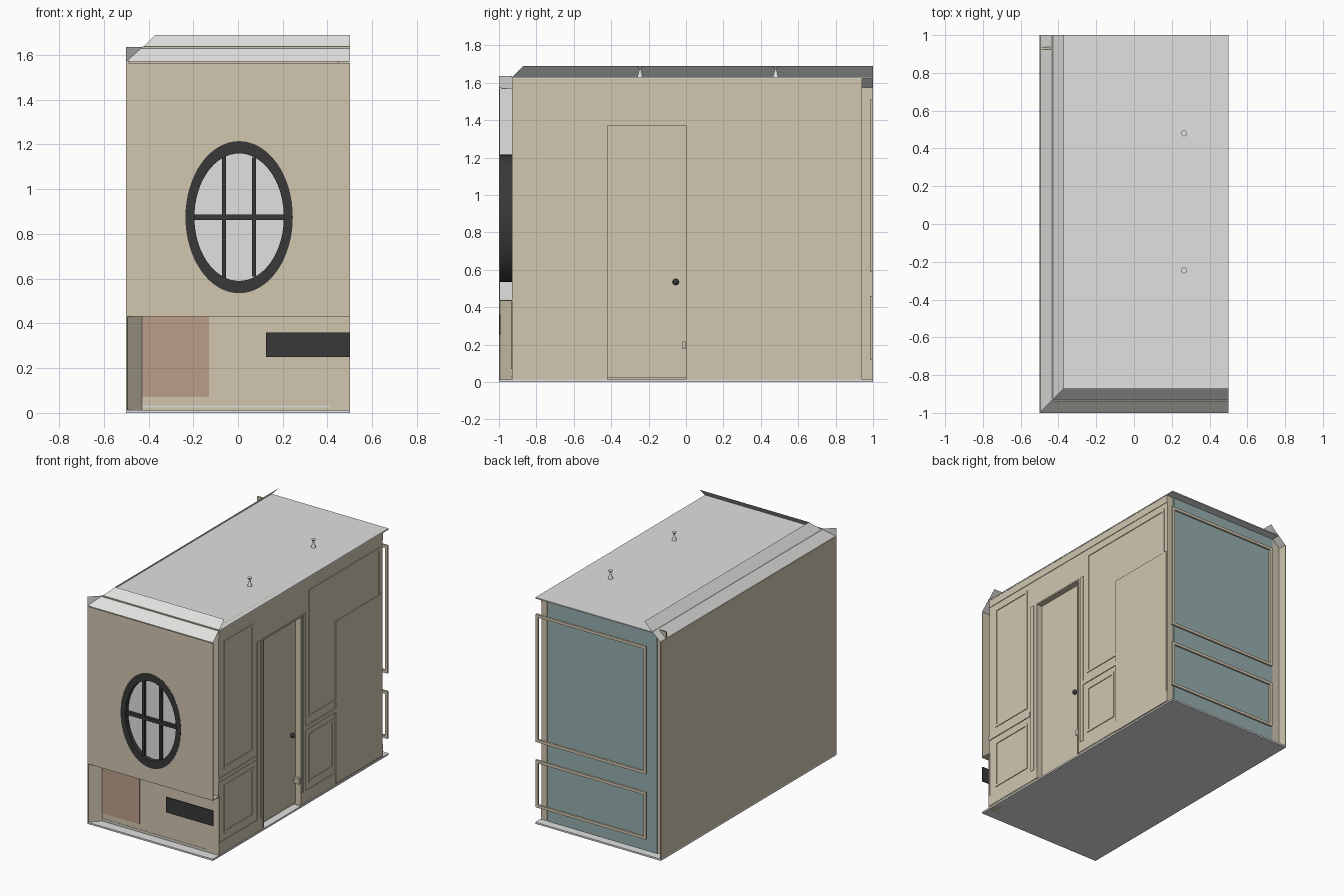
import bpy, bmesh, math

if "Cube" in bpy.data.objects:
    bpy.data.objects.remove(bpy.data.objects["Cube"])

def material(name, r, g, b):
    m = bpy.data.materials.new(name)
    lin = lambda c: ((c / 255 + 0.055) / 1.055) ** 2.4
    m.diffuse_color = (lin(r), lin(g), lin(b), 1)
    m.use_nodes = True
    m.node_tree.nodes["Principled BSDF"].inputs["Base Color"].default_value = m.diffuse_color
    return m

BEIGE = material("beige_paint", 209, 199, 176)
WHITE = material("white_plaster", 225, 225, 224)
BLUE = material("grey_blue_paint", 150, 174, 174)
BLACK = material("charcoal", 57, 57, 57)
CLAY = material("clay_panel", 187, 160, 137)

def add(name, mesh, mat):
    ob = bpy.data.objects.new(name, mesh)
    bpy.context.collection.objects.link(ob)
    mesh.materials.clear()
    mesh.materials.append(mat)
    return ob

def box(name, x, y, z, mat):
    """Box from (min, max) pairs."""
    bm = bmesh.new()
    bmesh.ops.create_cube(bm, size=1)
    for v in bm.verts:
        v.co = [a + (b - a) * (c + 0.5) for (a, b), c in zip((x, y, z), v.co)]
    me = bpy.data.meshes.new(name)
    bm.to_mesh(me)
    bm.free()
    return add(name, me, mat)

def rect(u0, u1, z0, z1):
    return [(u0, z0), (u1, z0), (u1, z1), (u0, z1)]

def ellipse(cx, cz, rx, rz, n=64):
    return [(cx + rx * math.cos(2 * math.pi * i / n), cz + rz * math.sin(2 * math.pi * i / n))
            for i in range(n)]

def plate(name, loops, axis, lo, hi, mat):
    """Upright plate with holes: the outline loops are filled and extruded along axis."""
    cu = bpy.data.curves.new(name, 'CURVE')
    cu.dimensions, cu.fill_mode, cu.extrude = '2D', 'BOTH', (hi - lo) / 2
    for loop in loops:
        s = cu.splines.new('POLY')
        s.points.add(len(loop) - 1)
        for p, (u, v) in zip(s.points, loop):
            p.co = (u, v, 0, 1)
        s.use_cyclic_u, s.use_smooth = True, False
    tmp = bpy.data.objects.new(name + "_tmp", cu)
    bpy.context.collection.objects.link(tmp)
    mid = (lo + hi) / 2
    tmp.rotation_euler = (math.pi / 2, 0, math.pi / 2 if axis == 'x' else 0)
    tmp.location = (mid, 0, 0) if axis == 'x' else (0, mid, 0)
    bpy.context.view_layer.update()
    me = bpy.data.meshes.new_from_object(tmp.evaluated_get(bpy.context.evaluated_depsgraph_get()))
    me.transform(tmp.matrix_world)
    me.name = name
    bpy.data.objects.remove(tmp)
    return add(name, me, mat)

def frame(name, u0, u1, z0, z1, w, axis, lo, hi, mat):
    return plate(name, [rect(u0, u1, z0, z1), rect(u0 + w, u1 - w, z0 + w, z1 - w)],
                 axis, lo, hi, mat)

def sheet(name, rows, mat):
    """Quad sheet through rows of points."""
    me = bpy.data.meshes.new(name)
    n = len(rows[0])
    faces = [(r * n + c, r * n + c + 1, (r + 1) * n + c + 1, (r + 1) * n + c)
             for r in range(len(rows) - 1) for c in range(n - 1)]
    me.from_pydata([p for row in rows for p in row], [], faces)
    return add(name, me, mat)

# Floor and ceiling
box("floor", (-0.5, 0.5), (-1, 1), (0, 0.012), WHITE)
box("ceiling", (-0.43, 0.5), (-0.93, 1), (1.622, 1.63), WHITE)

# Left wall with a pale inner strip at the front corner
box("left_wall", (-0.5, -0.494), (-1, 1), (0, 1.575), BEIGE)
box("left_wall_liner", (-0.494, -0.49), (-0.998, -0.9), (0.44, 1.575), WHITE)

# Front wall: upper part with oval opening, ledge and set-back lower part
CZ = 0.875
plate("front_wall_upper", [rect(-0.5, 0.5, 0.435, 1.565), ellipse(0.005, CZ, 0.235, 0.335)],
      'y', -0.999, -0.994, BEIGE)
box("front_ledge", (-0.5, 0.5), (-0.999, -0.93), (0.432, 0.437), BEIGE)
box("front_wall_lower", (-0.43, 0.5), (-0.93, -0.922), (0, 0.435), BEIGE)
box("skirting_line", (-0.43, 0.41), (-0.933, -0.93), (0.024, 0.031), WHITE)
box("clay_plate", (-0.43, -0.13), (-0.935, -0.93), (0.07, 0.432), CLAY)
box("vent_plate", (0.125, 0.5), (-1, -0.993), (0.25, 0.36), BLACK)

# Mitred corner pieces
for name, z0, z1, mat in (("lower_corner_mitre", 0, 0.435, BEIGE),
                          ("cornice_corner_mitre", 1.57, 1.635, WHITE)):
    sheet(name, [[(-0.5, -1, z), (-0.43, -0.93, z)] for z in (z0, z1)], mat)

# Oval window
ring = plate("window_frame", [ellipse(0.005, CZ, 0.24, 0.34), ellipse(0.005, CZ, 0.2, 0.285)],
             'y', -1, -0.93, BLACK)
bpy.context.view_layer.objects.active = ring
ring.select_set(True)
bpy.ops.object.shade_smooth_by_angle(angle=math.radians(30))
plate("window_glass", [ellipse(0.005, CZ, 0.205, 0.29)], 'y', -0.97, -0.965, WHITE)
for x in (-0.062, 0.072):
    h = 0.285 * math.sqrt(1 - (x / 0.2) ** 2)
    box("window_bar_upright", (x - 0.009, x + 0.009), (-0.99, -0.95), (CZ - h, CZ + h), BLACK)
box("window_bar_cross", (-0.197, 0.207), (-0.99, -0.95), (CZ - 0.012, CZ + 0.012), BLACK)

# Sloping cornice along the left and front, mitred at the corner
profile = [(0, 1.57), (0.066, 1.63), (0.07, 1.63), (0.13, 1.69)]
sheet("cornice", [[(-0.5 + o, 1, z), (-0.5 + o, -1 + o, z), (0.5, -1 + o, z)]
                  for o, z in profile], WHITE)
box("cornice_bead", (-0.43, 0.5), (-0.936, -0.93), (1.63, 1.637), BEIGE)

# Right wall with door opening
X = 0.494
door_y0, door_y1, door_top = -0.42, 0.0, 1.37
plate("right_wall", [[(-0.93, 0), (door_y0, 0), (door_y0, door_top), (door_y1, door_top),
                      (door_y1, 0), (0.94, 0), (0.94, 1.63), (-0.93, 1.63)]],
      'x', X - 0.045, X, BEIGE)
box("door", (X - 0.06, X - 0.035), (door_y0, door_y1), (0.025, door_top), BEIGE)
box("door_hinge", (X - 0.04, X + 0.004), (-0.02, -0.002), (0.175, 0.215), BEIGE)

# Door casing
for y0, y1 in ((-0.49, -0.46), (-0.43, -0.42), (0.0, 0.01), (0.03, 0.06)):
    box("door_casing", (X, 0.5), (y0, y1), (0.1 if y1 - y0 > 0.02 else 0.02, 1.38), BEIGE)
box("door_casing_head", (X, 0.5), (-0.43, 0.01), (1.37, 1.38), BEIGE)

# Door knob
bm = bmesh.new()
bmesh.ops.create_uvsphere(bm, u_segments=16, v_segments=10, radius=0.017)
bmesh.ops.translate(bm, verts=bm.verts, vec=(X - 0.018, -0.055, 0.535))
me = bpy.data.meshes.new("door_knob")
bm.to_mesh(me)
bm.free()
me.shade_smooth()
add("door_knob", me, BLACK)

# Wall panel mouldings, rails and skirting
for u0, u1, z0, z1 in ((-0.865, -0.53, 0.61, 1.53), (-0.865, -0.53, 0.145, 0.495),
                       (0.1, 0.91, 0.61, 1.53), (0.1, 0.38, 0.145, 0.495)):
    frame("wall_panel_moulding", u0, u1, z0, z1, 0.017, 'x', X, 0.499, BEIGE)
for u0, u1 in ((-0.93, -0.5), (0.06, 0.4)):
    box("dado_rail", (X, 0.4995), (u0, u1), (0.535, 0.565), BEIGE)
for u0, u1 in ((-0.93, -0.43), (0.01, 0.94)):
    box("skirting_board", (X, 0.498), (u0, u1), (0.025, 0.1), BEIGE)
box("top_rail", (X, 0.498), (-0.93, 0.94), (1.57, 1.625), BEIGE)
box("blank_panel", (X - 0.002, 0.5), (0.4, 0.93), (0.02, 1.19), BEIGE)

# Back wall: beige margins, blue field and stand-off frames
box("back_wall", (-0.495, X), (0.925, 0.936), (0.01, 1.622), BEIGE)
box("back_wall_field", (-0.43, 0.44), (0.936, 0.942), (0.012, 1.622), BLUE)
for z0, z1 in ((0.59, 1.51), (0.12, 0.46)):
    frame("back_panel_frame", -0.38, 0.5, z0, z1, 0.02, 'y', 0.985, 1.0, BEIGE)

# Ceiling fittings: narrow waisted cones
for y in (-0.245, 0.48):
    bm = bmesh.new()
    for r1, r2, z0, z1 in ((0.016, 0.004, 1.63, 1.672), (0.004, 0.016, 1.672, 1.688)):
        res = bmesh.ops.create_cone(bm, cap_ends=True, segments=20, radius1=r1, radius2=r2,
                                    depth=z1 - z0)
        bmesh.ops.translate(bm, verts=res['verts'], vec=(0.265, y, (z0 + z1) / 2))
    me = bpy.data.meshes.new("ceiling_fitting")
    bm.to_mesh(me)
    bm.free()
    add("ceiling_fitting", me, WHITE)
